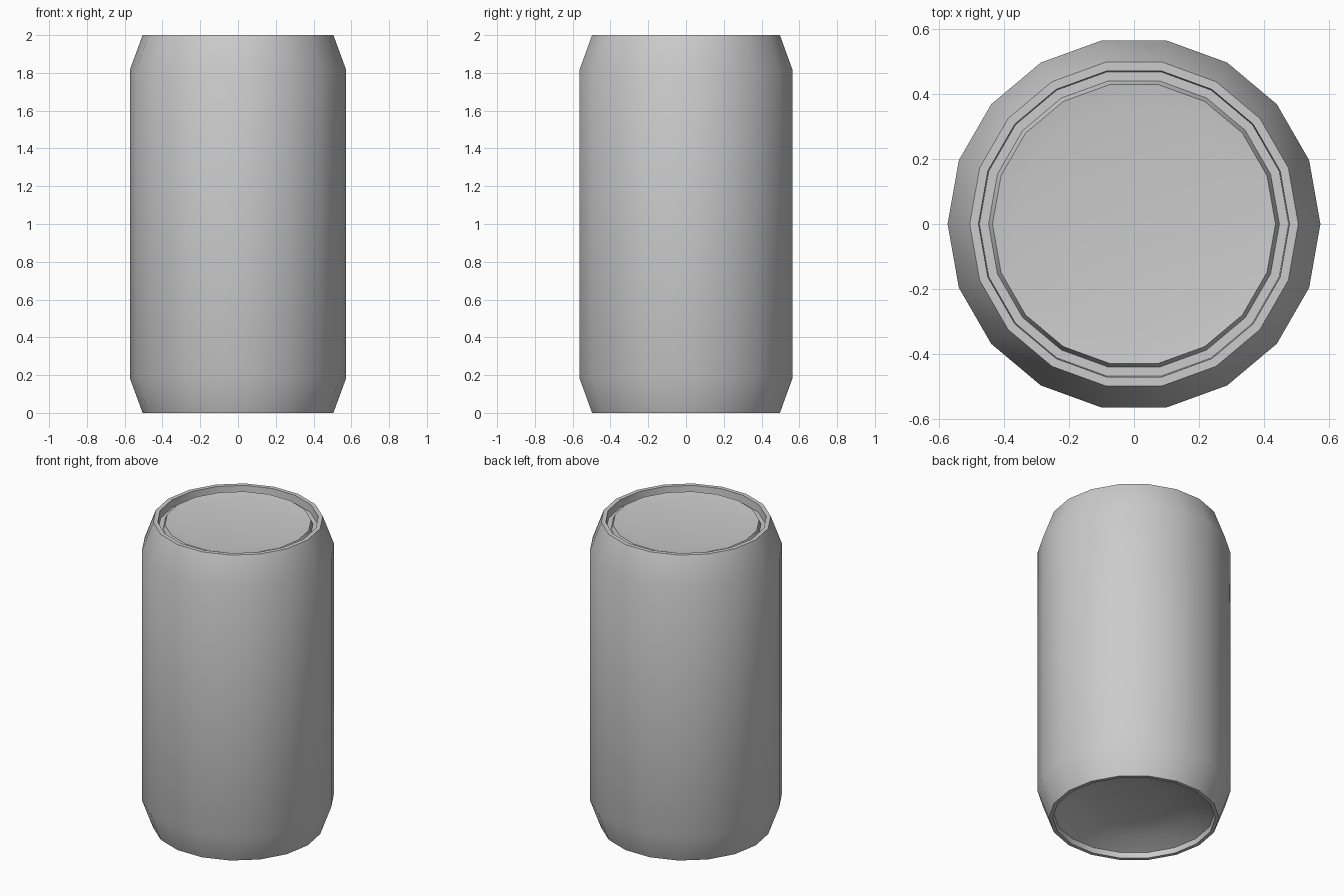
import bpy
import bmesh
from math import cos, sin, pi, radians

SIDES = 18

cube = bpy.data.objects.get("Cube")
if cube:
    bpy.data.objects.remove(cube, do_unlink=True)

# Plain metal colour
metal = bpy.data.materials.new("plain grey metal")
metal.use_nodes = True
grey = (0.6, 0.6, 0.6, 1.0)
metal.diffuse_color = grey
bsdf = next(n for n in metal.node_tree.nodes if n.type == 'BSDF_PRINCIPLED')
bsdf.inputs["Base Color"].default_value = grey


def lathe(name, profile, cap=None):
    """Turn (radius, height) points about z; cap closes the last ring."""
    bm = bmesh.new()
    rings = []
    for r, z in profile:
        rings.append([bm.verts.new((r * cos(2 * pi * i / SIDES),
                                    r * sin(2 * pi * i / SIDES), z))
                      for i in range(SIDES)])
    for low, high in zip(rings, rings[1:]):
        for i in range(SIDES):
            j = (i + 1) % SIDES
            bm.faces.new((low[i], low[j], high[j], high[i]))
    if cap == "up":
        bm.faces.new(rings[-1])
    elif cap == "down":
        bm.faces.new(rings[-1][::-1])
        # The underside profile runs inwards, so turn its walls over
        bmesh.ops.reverse_faces(bm, faces=[f for f in bm.faces if len(f.verts) == 4])
    mesh = bpy.data.meshes.new(name)
    bm.to_mesh(mesh)
    bm.free()
    mesh.materials.append(metal)
    obj = bpy.data.objects.new(name, mesh)
    bpy.context.collection.objects.link(obj)
    bpy.ops.object.select_all(action='DESELECT')
    obj.select_set(True)
    bpy.context.view_layer.objects.active = obj
    bpy.ops.object.shade_smooth_by_angle(angle=radians(35))
    return obj


# Tapered outer wall
lathe("can_body", [(0.505, 0), (0.573, 0.185), (0.573, 1.815), (0.505, 2)])

# Rolled rim, groove and slightly dished lid
lathe("can_lid", [(0.505, 2), (0.478, 2), (0.475, 1.95), (0.447, 1.95),
                  (0.435, 1.98), (0.36, 1.97)], cap="up")

# Standing rim and hollow domed underside
lathe("can_base", [(0.505, 0), (0.482, 0), (0.478, 0.035),
                   (0.36, 0.085), (0.2, 0.115)], cap="down")
